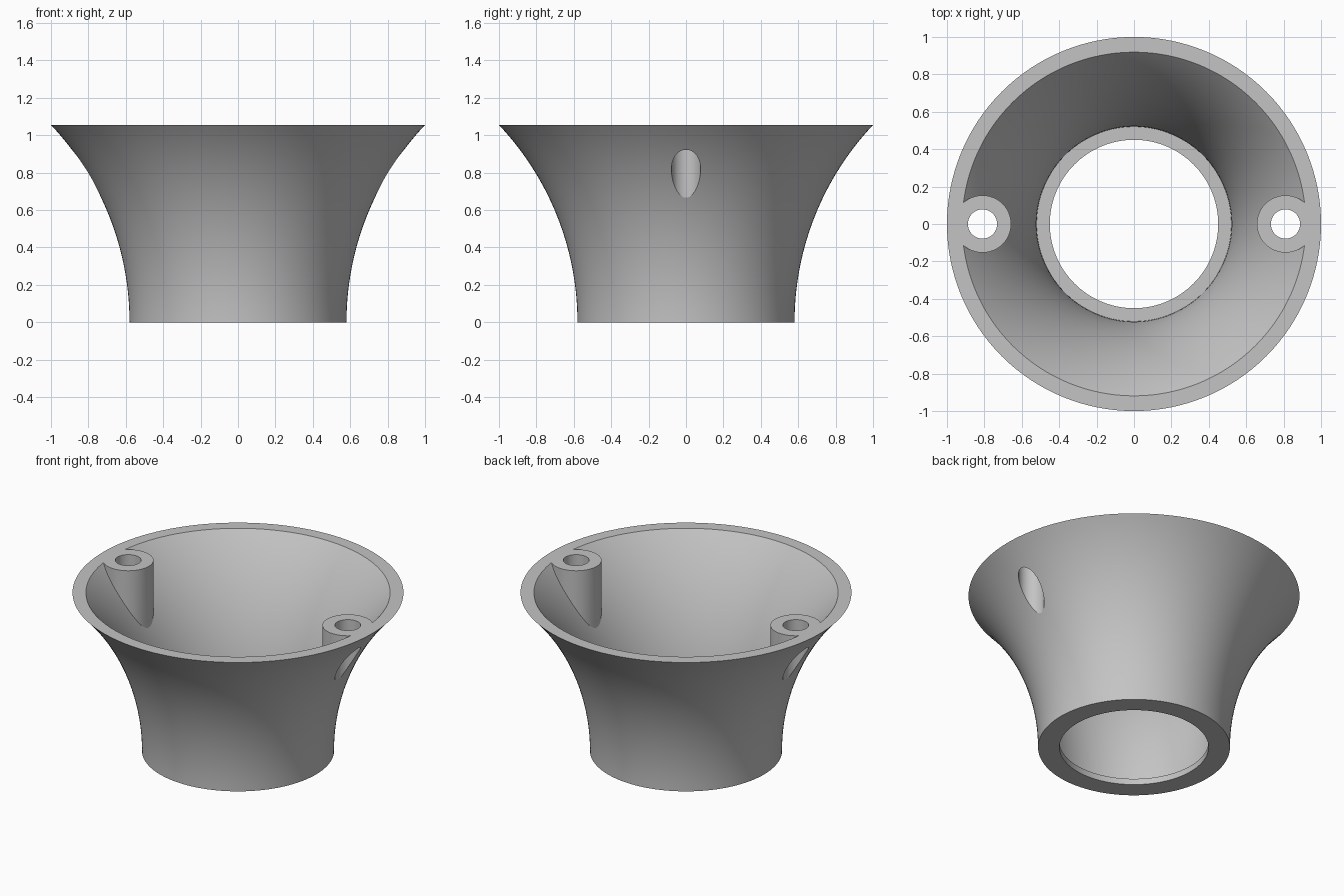
import bpy, bmesh, math

if "Cube" in bpy.data.objects:
    bpy.data.objects.remove(bpy.data.objects["Cube"], do_unlink=True)

HEIGHT = 1.055
FLARE_CENTER = 2.115      # radius at which the flare arcs are centred
OUTER_ARC, INNER_ARC = 1.535, 1.595
LEDGE = 0.04
BORE = 0.45
BOSS_X, BOSS_R, SCREW_R = 0.81, 0.153, 0.078

grey = bpy.data.materials.new("plain_grey")
grey.use_nodes = True
grey.diffuse_color = (0.55, 0.55, 0.55, 1)
grey.node_tree.nodes["Principled BSDF"].inputs["Base Color"].default_value = (0.55, 0.55, 0.55, 1)


def flare(arc, z_low, z_high, steps=28):
    """Concave arc that starts vertical at the base and opens upward."""
    a, b = math.asin(z_low / arc), math.asin(z_high / arc)
    angles = [a + (b - a) * i / steps for i in range(steps + 1)]
    return [(FLARE_CENTER - arc * math.cos(t), arc * math.sin(t)) for t in angles]


def lathe(name, profile, x=0.0, sides=128):
    """Closed solid turned from (radius, height) points, bottom to top."""
    bm = bmesh.new()
    rings = []
    for r, z in profile:
        turns = [2 * math.pi * i / sides for i in range(sides)]
        rings.append([bm.verts.new((x + r * math.cos(t), r * math.sin(t), z)) for t in turns])
    for low, high in zip(rings, rings[1:]):
        for i in range(sides):
            j = (i + 1) % sides
            bm.faces.new((low[i], low[j], high[j], high[i]))
    bm.faces.new(rings[0][::-1])
    bm.faces.new(rings[-1])
    mesh = bpy.data.meshes.new(name)
    bm.to_mesh(mesh)
    bm.free()
    mesh.materials.append(grey)
    obj = bpy.data.objects.new(name, mesh)
    bpy.context.collection.objects.link(obj)
    return obj


def subtract(target, cutter):
    cutter.hide_render = True
    mod = target.modifiers.new("cut", 'BOOLEAN')
    mod.operation, mod.solver, mod.object = 'DIFFERENCE', 'EXACT', cutter


def bake(obj):
    """Apply the cuts and remove the helpers that made them."""
    cutters = [m.object for m in obj.modifiers]
    graph = bpy.context.evaluated_depsgraph_get()
    mesh = bpy.data.meshes.new_from_object(obj.evaluated_get(graph))
    obj.modifiers.clear()
    obj.data = mesh
    for cutter in cutters:
        bpy.data.objects.remove(cutter, do_unlink=True)


# Flared horn, solid at first
horn = lathe("flared_horn", flare(OUTER_ARC, 0, HEIGHT))

# Hollow interior, which leaves two screw bosses standing
cavity = lathe("cavity_cutter", flare(INNER_ARC, LEDGE, HEIGHT + 0.05))
for side in (-1, 1):
    subtract(cavity, lathe("boss_shape", [(BOSS_R, 0.4), (BOSS_R, 1.3)], side * BOSS_X, 64))
bake(cavity)

# Interior, base bore and screw holes
subtract(horn, cavity)
subtract(horn, lathe("bore_cutter", [(BORE, -0.1), (BORE, 0.3)]))
for side in (-1, 1):
    subtract(horn, lathe("screw_cutter", [(SCREW_R, 0.3), (SCREW_R, 1.3)], side * BOSS_X, 48))
bake(horn)

# Smooth flare with crisp rims
bpy.ops.object.select_all(action='DESELECT')
horn.select_set(True)
bpy.context.view_layer.objects.active = horn
bpy.ops.object.shade_smooth_by_angle(angle=math.radians(20))
